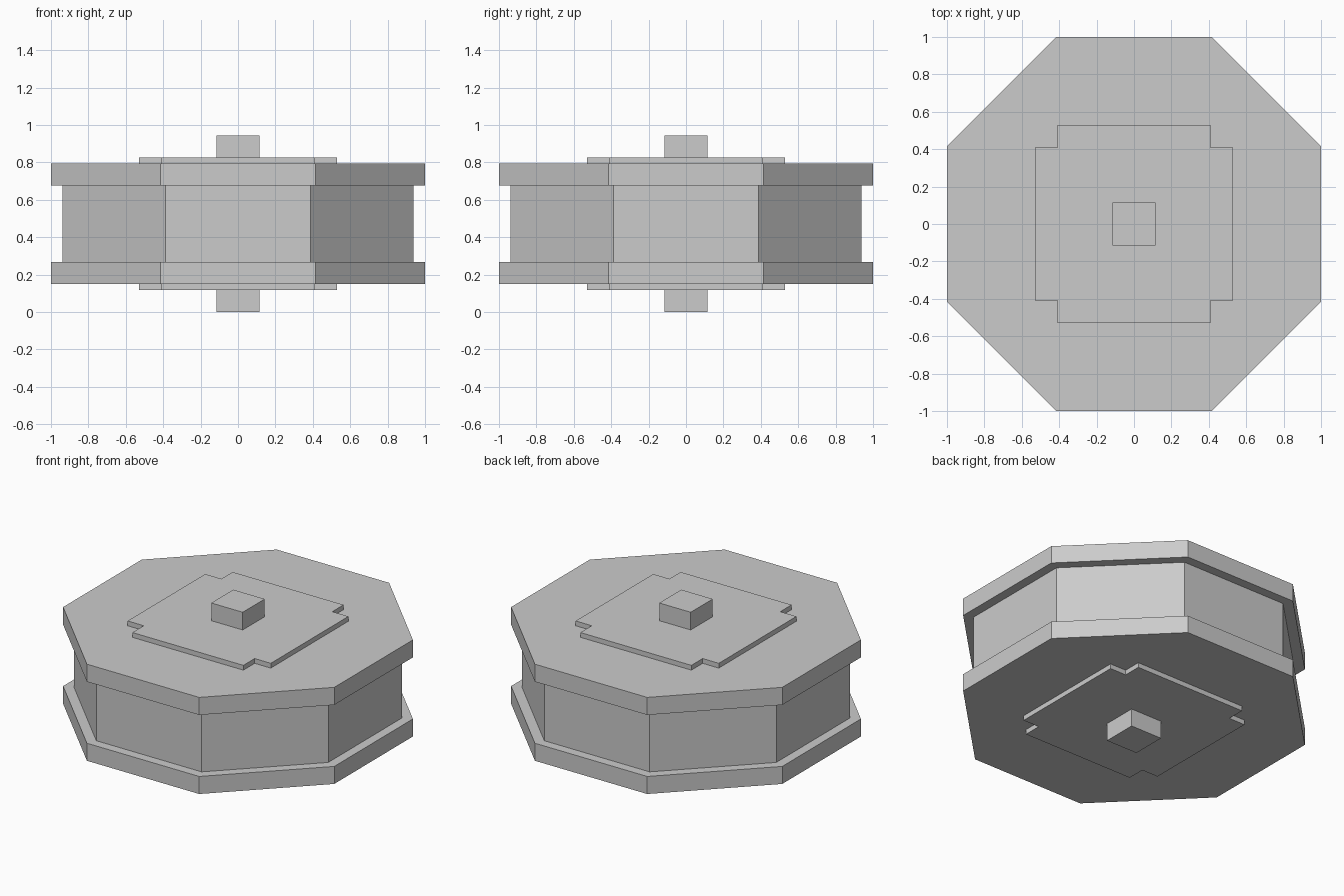
import bpy, bmesh
from math import tan, pi

if "Cube" in bpy.data.objects:
    bpy.data.objects.remove(bpy.data.objects["Cube"])

MID = 0.472  # mid-height, the model mirrors about it


def prism(name, outline, z0, z1):
    """Extrude a flat outline between two heights."""
    bm = bmesh.new()
    face = bm.faces.new([bm.verts.new((x, y, z0)) for x, y in outline])
    top = bmesh.ops.extrude_face_region(bm, geom=[face])
    verts = [v for v in top["geom"] if isinstance(v, bmesh.types.BMVert)]
    bmesh.ops.translate(bm, verts=verts, vec=(0, 0, z1 - z0))
    bmesh.ops.recalc_face_normals(bm, faces=bm.faces)
    mesh = bpy.data.meshes.new(name)
    bm.to_mesh(mesh)
    bm.free()
    obj = bpy.data.objects.new(name, mesh)
    bpy.context.collection.objects.link(obj)
    return obj


def turned(points):
    """Repeat points in four quarter turns."""
    out = []
    for _ in range(4):
        out += points
        points = [(-y, x) for x, y in points]
    return out


def octagon(r):
    h = r * tan(pi / 8)
    return turned([(r, -h), (r, h)])


# Octagonal drum body
prism("drum_body", octagon(0.938), 0.267, 2 * MID - 0.267)

# Rims, notched cover plates and square axle stubs, on both ends
rim = octagon(1.0)
cover = turned([(0.528, -0.409), (0.528, 0.409), (0.409, 0.409)])
stub = turned([(0.116, -0.116)])
for name, outline, z0, z1 in (("rim", rim, 0.15, 0.267),
                              ("cover_plate", cover, 0.118, 0.15),
                              ("axle_stub", stub, 0.0, 0.118)):
    prism("bottom_" + name, outline, z0, z1)
    prism("top_" + name, outline, 2 * MID - z1, 2 * MID - z0)
